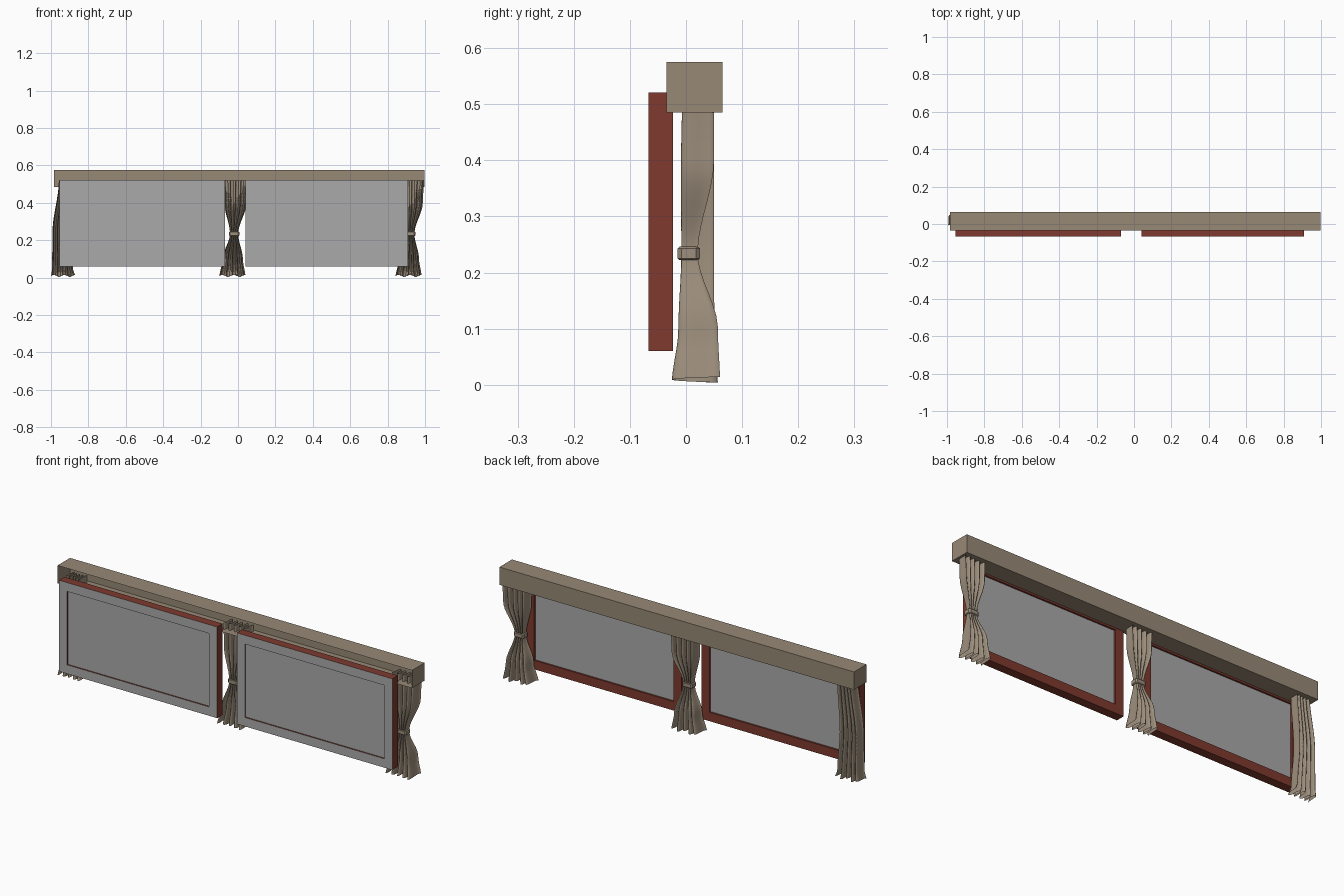
import bpy, bmesh, math

if "Cube" in bpy.data.objects:
    bpy.data.objects.remove(bpy.data.objects["Cube"])


def mat(name, c):
    m = bpy.data.materials.new(name)
    m.diffuse_color = (*c, 1)
    m.use_nodes = True
    m.node_tree.nodes["Principled BSDF"].inputs["Base Color"].default_value = m.diffuse_color
    return m


WOOD = mat("pelmet_tan", (0.31, 0.25, 0.18))
CLOTH = mat("curtain_beige", (0.34, 0.275, 0.205))
RED = mat("frame_red", (0.21, 0.042, 0.027))
GREY = mat("pane_grey", (0.40, 0.40, 0.40))


def make(name, verts, faces, mats, smooth=False):
    me = bpy.data.meshes.new(name)
    me.from_pydata(verts, [], faces)
    for m in mats:
        me.materials.append(m)
    if smooth:
        for p in me.polygons:
            p.use_smooth = True
    ob = bpy.data.objects.new(name, me)
    bpy.context.collection.objects.link(ob)
    return ob


def box_verts(x0, x1, y0, y1, z0, z1):
    return [(x, y, z) for z in (z0, z1) for x, y in ((x0, y0), (x1, y0), (x1, y1), (x0, y1))]


BOTTOM, TOP, FRONT = (3, 2, 1, 0), (4, 5, 6, 7), (0, 1, 5, 4)
SIDES = [(1, 2, 6, 5), (2, 3, 7, 6), (3, 0, 4, 7)]

# pelmet: a thin box, open towards the front
make("pelmet", box_verts(-0.985, 0.998, -0.035, 0.065, 0.485, 0.575),
     [BOTTOM, TOP] + SIDES, [WOOD])


# window: red frame with a grey front face and a pane recessed on both sides
def window(name, x0, x1):
    z0, z1, b = 0.06, 0.521, 0.045
    yf, yb = -0.067, -0.023
    verts = []
    for y, d in ((yf, 0), (yf, b), (yb, b), (yb, 0)):
        verts += [(x0 + d, y, z0 + d), (x1 - d, y, z0 + d),
                  (x1 - d, y, z1 - d), (x0 + d, y, z1 - d)]
    faces = []
    for r in range(4):
        for k in range(4):
            n, q = (k + 1) % 4, (r + 1) % 4
            faces.append((r * 4 + k, r * 4 + n, q * 4 + n, q * 4 + k))
    ob = make(name + "_frame", verts, faces, [RED, GREY])
    for p in ob.data.polygons:
        p.material_index = 1 if p.index < 4 else 0
    make(name + "_pane", box_verts(x0 + b, x1 - b, -0.060, -0.032, z0 + b, z1 - b),
         [BOTTOM, TOP, FRONT] + SIDES, [GREY])


window("left_window", -0.955, -0.07)
window("right_window", 0.04, 0.91)


def sample(keys, z):
    """Smoothly interpolate key rows (z, values...) at height z."""
    for a, b in zip(keys, keys[1:]):
        if z <= b[0]:
            t = max(0, (z - a[0]) / (b[0] - a[0]))
            t = t * t * (3 - 2 * t)
            return [p + (q - p) * t for p, q in zip(a[1:], b[1:])]
    return keys[-1][1:]


# curtain: pleated sheet; rows are z, left x, right x, centre y, fold depth
def curtain(name, keys, dx=0.0, waves=4.5):
    nu, nv = 72, 26
    verts, faces = [], []
    for j in range(nv + 1):
        z = 0.004 + (0.52 - 0.004) * j / nv
        xl, xr, yc, amp = sample(keys, z)
        for i in range(nu + 1):
            u = i / nu
            ang = u * waves * 2 * math.pi
            x = xl + (xr - xl) * (u + 0.022 * math.sin(2 * ang))
            y = yc - amp * math.cos(ang) * (0.88 + 0.12 * math.cos(5 * u + 1))
            hem = 0.005 * (1 + math.sin(ang * 0.5)) if j == 0 else 0
            verts.append((x + dx, y, z + hem))
    w = nu + 1
    for j in range(nv):
        for i in range(nu):
            a = j * w + i
            faces.append((a, a + 1, a + w + 1, a + w))
    make(name, verts, faces, [CLOTH], True)


TIED = [(0.0, -0.100, 0.040, 0.017, 0.044),
        (0.10, -0.082, 0.026, 0.021, 0.036),
        (0.234, -0.043, 0.001, 0.006, 0.015),
        (0.40, -0.073, 0.046, 0.020, 0.030),
        (0.52, -0.076, 0.052, 0.021, 0.029)]
LOOSE = [(0.0, -1.0, -0.870, 0.018, 0.035),
         (0.05, -0.994, -0.882, 0.021, 0.030),
         (0.24, -0.992, -0.895, 0.022, 0.028),
         (0.52, -0.958, -0.880, 0.022, 0.028)]


# tie band: rounded rectangular ring round the waist
def tie(name, cx):
    rx, ry, c, yc = 0.028, 0.020, 0.007, 0.005
    ring = [(rx, ry - c), (rx - c, ry), (c - rx, ry), (-rx, ry - c),
            (-rx, c - ry), (c - rx, -ry), (rx - c, -ry), (rx, c - ry)]
    prof = [(0.82, 0.222), (1, 0.225), (1, 0.243), (0.82, 0.246)]
    verts = [(cx + x * s, yc + y * s, z) for s, z in prof for x, y in ring]
    faces = []
    for r in range(4):
        for k in range(8):
            n, q = (k + 1) % 8, (r + 1) % 4
            faces.append((r * 8 + k, r * 8 + n, q * 8 + n, q * 8 + k))
    make(name, verts, faces, [CLOTH])


curtain("left_curtain", LOOSE)
for side, dx in (("middle", 0.0), ("right", 0.942)):
    curtain(side + "_curtain", TIED, dx)
    tie(side + "_tie", dx - 0.021)
